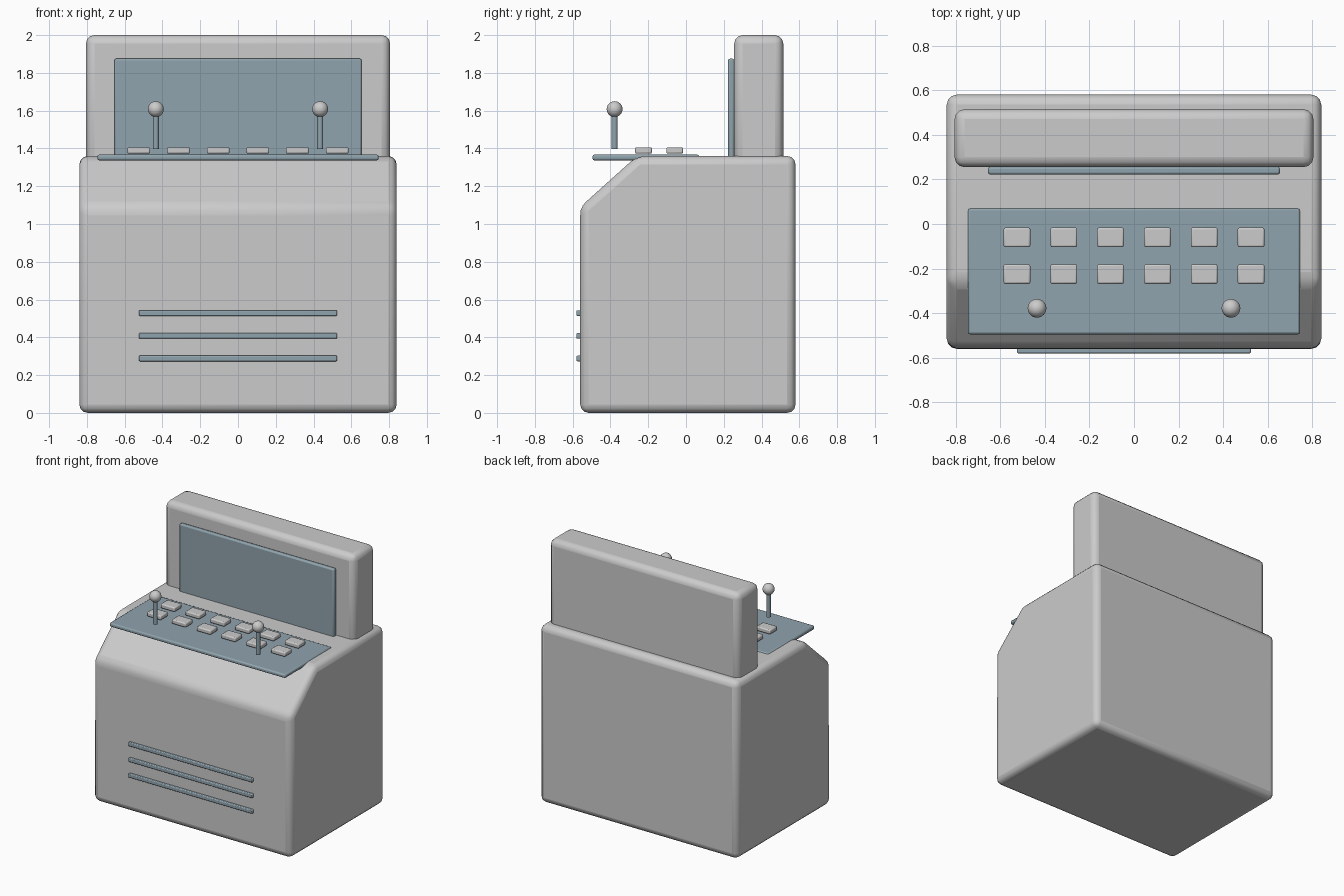
import bpy, bmesh, math

if "Cube" in bpy.data.objects:
    bpy.data.objects.remove(bpy.data.objects["Cube"])

blue = bpy.data.materials.new("slate_blue")
blue.diffuse_color = (0.28, 0.37, 0.42, 1)
blue.use_nodes = True
blue.node_tree.nodes["Principled BSDF"].inputs["Base Color"].default_value = blue.diffuse_color


def finish(obj, bevel=0, segments=2, mat=None):
    if bevel:
        m = obj.modifiers.new("bevel", 'BEVEL')
        m.width, m.segments = bevel, segments
        m.limit_method = 'ANGLE'
        m.angle_limit = math.radians(30)
    if mat:
        obj.data.materials.append(mat)
    bpy.ops.object.select_all(action='DESELECT')
    obj.select_set(True)
    bpy.context.view_layer.objects.active = obj
    bpy.ops.object.shade_smooth_by_angle(angle=math.radians(35))
    return obj


def box(name, x, y, z, bevel=0, segments=2, mat=None):
    """Box from (min, max) ranges on each axis."""
    bm = bmesh.new()
    bmesh.ops.create_cube(bm, size=1)
    for v in bm.verts:
        v.co = [lo + (c + 0.5) * (hi - lo) for c, (lo, hi) in zip(v.co, (x, y, z))]
    me = bpy.data.meshes.new(name)
    bm.to_mesh(me)
    bm.free()
    obj = bpy.data.objects.new(name, me)
    bpy.context.collection.objects.link(obj)
    return finish(obj, bevel, segments, mat)


def extrude_profile(name, pts, half, bevel, segments):
    """Extrude a (y, z) profile along x."""
    bm = bmesh.new()
    face = bm.faces.new([bm.verts.new((-half, y, z)) for y, z in pts])
    ext = bmesh.ops.extrude_face_region(bm, geom=[face])["geom"]
    bmesh.ops.translate(bm, vec=(2 * half, 0, 0),
                        verts=[g for g in ext if isinstance(g, bmesh.types.BMVert)])
    bmesh.ops.recalc_face_normals(bm, faces=bm.faces)
    me = bpy.data.meshes.new(name)
    bm.to_mesh(me)
    bm.free()
    obj = bpy.data.objects.new(name, me)
    bpy.context.collection.objects.link(obj)
    return finish(obj, bevel, segments)


# Cabinet body with sloped front shoulder
extrude_profile("cabinet_body",
                [(-0.56, 0), (-0.56, 1.09), (-0.26, 1.36), (0.58, 1.36), (0.58, 0)],
                0.84, 0.045, 3)

# Upright display housing and screen
box("screen_housing", (-0.805, 0.805), (0.255, 0.515), (1.3, 2.0), 0.045, 3)
box("screen", (-0.655, 0.655), (0.222, 0.256), (1.32, 1.875), 0.01, 2, blue)

# Control panel overhanging the slope
box("control_panel", (-0.745, 0.745), (-0.495, 0.07), (1.337, 1.367), 0.01, 2, blue)

# Two rows of buttons
for r, y in enumerate((-0.225, -0.06)):
    for i in range(6):
        x = -0.525 + 0.21 * i
        box(f"button_{r + 1}_{i + 1}", (x - 0.06, x + 0.06), (y - 0.044, y + 0.044),
            (1.372, 1.406), 0.008, 2)

# Joysticks
for side, x in (("left", -0.435), ("right", 0.435)):
    bpy.ops.mesh.primitive_cylinder_add(vertices=20, radius=0.016, depth=0.2,
                                        location=(x, -0.378, 1.497))
    stick = bpy.context.object
    stick.name = f"joystick_shaft_{side}"
    finish(stick, mat=blue)
    bpy.ops.mesh.primitive_uv_sphere_add(segments=24, ring_count=14, radius=0.042,
                                         location=(x, -0.378, 1.608))
    ball = bpy.context.object
    ball.name = f"joystick_ball_{side}"
    finish(ball)

# Front vent bars
for i in range(3):
    z = 0.288 + 0.12 * i
    box(f"vent_bar_{i + 1}", (-0.525, 0.525), (-0.58, -0.555), (z - 0.015, z + 0.015),
        0.006, 2, blue)
